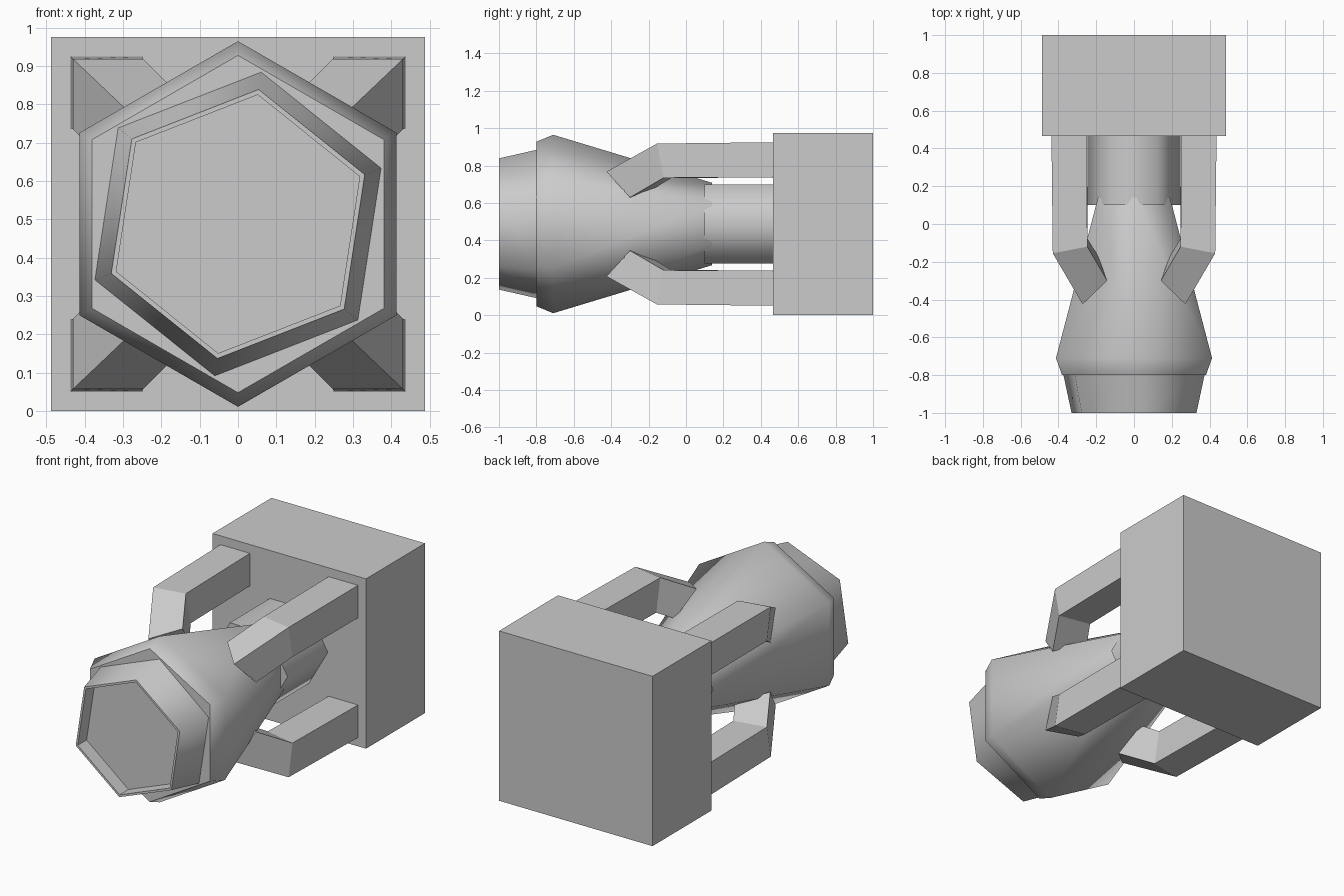
import bpy, bmesh
from math import cos, sin, radians

cube = bpy.data.objects.get("Cube")
if cube:
    bpy.data.objects.remove(cube, do_unlink=True)

AXIS = 0.488  # height of the barrel's centre line

grey = bpy.data.materials.new("plain_grey")
grey.use_nodes = True
grey.diffuse_color = (0.6, 0.6, 0.6, 1)
grey.node_tree.nodes["Principled BSDF"].inputs["Base Color"].default_value = (0.6, 0.6, 0.6, 1)


def loft(name, rings, smooth_bands=()):
    """Skin a list of equal-length point rings and cap both ends."""
    bm = bmesh.new()
    loops = [[bm.verts.new(p) for p in ring] for ring in rings]
    n = len(loops[0])
    for band, (a, b) in enumerate(zip(loops, loops[1:])):
        for i in range(n):
            j = (i + 1) % n
            face = bm.faces.new((a[i], a[j], b[j], b[i]))
            face.smooth = band in smooth_bands
    bm.faces.new(loops[0])
    bm.faces.new(loops[-1])
    bmesh.ops.recalc_face_normals(bm, faces=bm.faces)
    # Keep rims crisp wherever a smooth side meets a flat face
    for e in bm.edges:
        e.smooth = all(f.smooth for f in e.link_faces)
    mesh = bpy.data.meshes.new(name)
    bm.to_mesh(mesh)
    bm.free()
    mesh.materials.append(grey)
    obj = bpy.data.objects.new(name, mesh)
    bpy.context.collection.objects.link(obj)
    return obj


def hex_ring(y, radius, first_angle):
    angles = [radians(first_angle + 60 * i) for i in range(6)]
    return [(radius * cos(a), y, AXIS + radius * sin(a)) for a in angles]


def hex_part(name, profile, first_angle, smooth_bands):
    return loft(name, [hex_ring(y, r, first_angle) for y, r in profile], smooth_bands)


# Rear block
bpy.ops.mesh.primitive_cube_add(size=1, location=(0, 0.7325, AXIS))
block = bpy.context.object
block.name = "rear_block"
block.scale = (0.975, 0.535, 0.975)
block.data.materials.append(grey)

# Hexagonal shaft, flared body and twisted hollow nozzle
hex_part("shaft", [(0.1, 0.245), (0.48, 0.245)], 0, {0})
hex_part("flared_body", [(-0.8, 0.44), (-0.71, 0.477), (0.14, 0.22)], 90, {0, 1})
hex_part("nozzle", [(-0.79, 0.403), (-1, 0.355), (-1, 0.341), (-0.92, 0.341)], 81.3, {0})

# Four bent arms: each ring is (outer, inner) offsets and depth at outer, side, inner corners
ARM = [
    ((0.437, 0.437), (0.437, 0.25), (0.25, 0.25), 0.47, 0.47, 0.47),
    ((0.43, 0.43), (0.43, 0.247), (0.245, 0.245), -0.155, -0.12, -0.08),
    ((0.272, 0.28), (0.325, 0.142), (0.19, 0.19), -0.425, -0.3, -0.17),
]
for side, sx in (("left", 1), ("right", -1)):
    for level, sz in (("upper", 1), ("lower", -1)):
        rings = []
        for outer, flank, inner, yo, yf, yi in ARM:
            corners = [(*outer, yo), (*flank, yf), (*inner, yi), (flank[1], flank[0], yf)]
            rings.append([(sx * x, y, AXIS + sz * z) for x, z, y in corners])
        loft(f"{level}_{side}_arm", rings)
